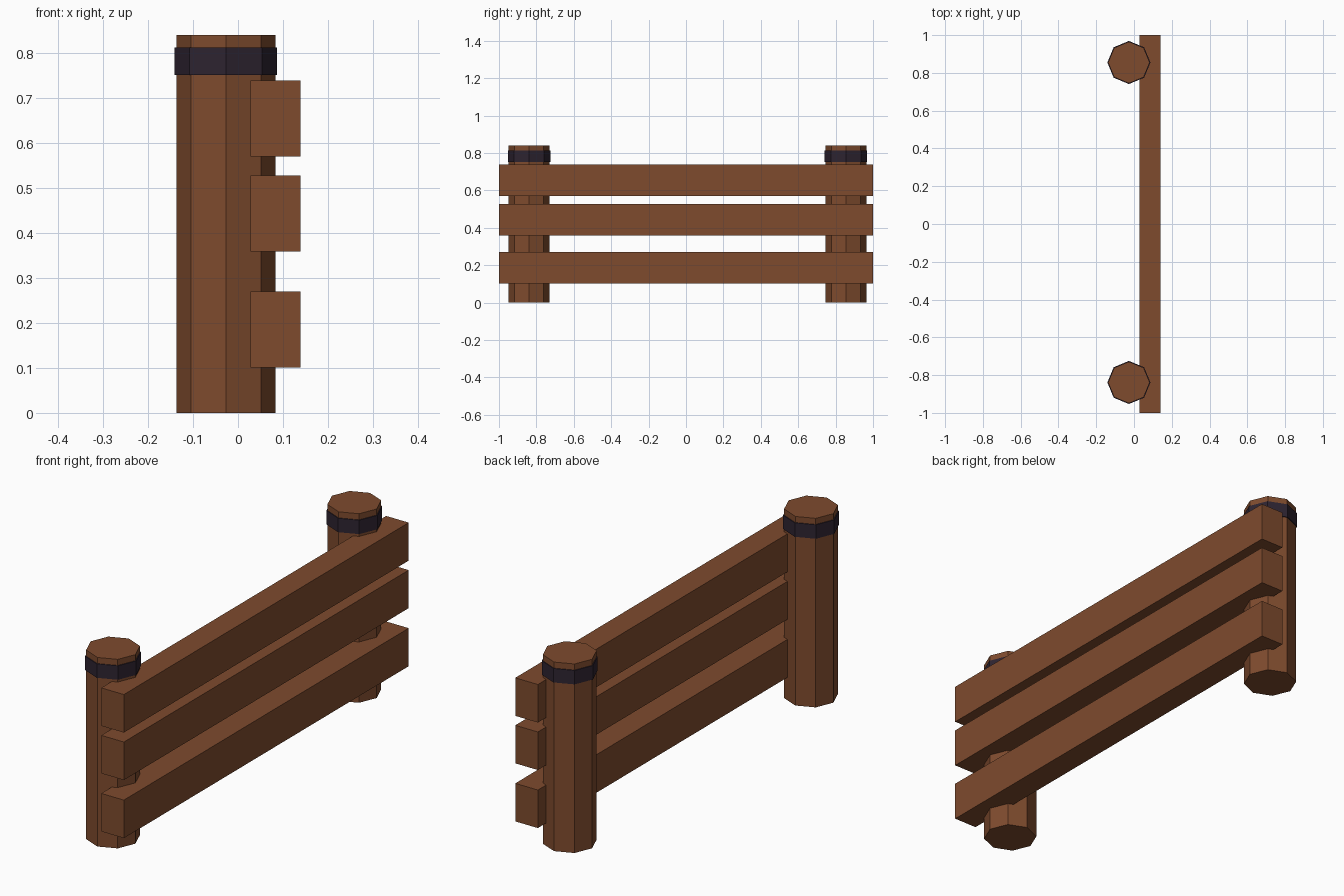
import bpy
import math

if "Cube" in bpy.data.objects:
    bpy.data.objects.remove(bpy.data.objects["Cube"])


def material(name, rgb):
    m = bpy.data.materials.new(name)
    m.diffuse_color = (*rgb, 1.0)
    m.use_nodes = True
    m.node_tree.nodes["Principled BSDF"].inputs["Base Color"].default_value = m.diffuse_color
    return m


wood = material("brown wood", (0.21, 0.07, 0.027))
metal = material("dark metal", (0.027, 0.017, 0.030))


def prism(name, x, y, radius, z0, z1, mat):
    # octagonal prism with corners on the axes
    bpy.ops.mesh.primitive_cylinder_add(
        vertices=8, radius=radius, depth=z1 - z0, location=(x, y, (z0 + z1) / 2))
    ob = bpy.context.object
    ob.name = name
    ob.data.materials.append(mat)


def box(name, lo, hi, mat):
    bpy.ops.mesh.primitive_cube_add(
        size=1, location=[(a + b) / 2 for a, b in zip(lo, hi)])
    ob = bpy.context.object
    ob.name = name
    ob.scale = [b - a for a, b in zip(lo, hi)]
    bpy.ops.object.transform_apply(location=False, rotation=False, scale=True)
    ob.data.materials.append(mat)


# posts with a metal band near the top
for side, y in (("front", -0.839), ("back", 0.855)):
    prism(side + "_post", -0.027, y, 0.11, 0.0, 0.84, wood)
    prism(side + "_band", -0.027, y, 0.114, 0.751, 0.813, metal)

# three horizontal rails
for level, z in (("lower", 0.101), ("middle", 0.359), ("upper", 0.570)):
    box(level + "_rail", (0.028, -1.0, z), (0.139, 1.0, z + 0.169), wood)
